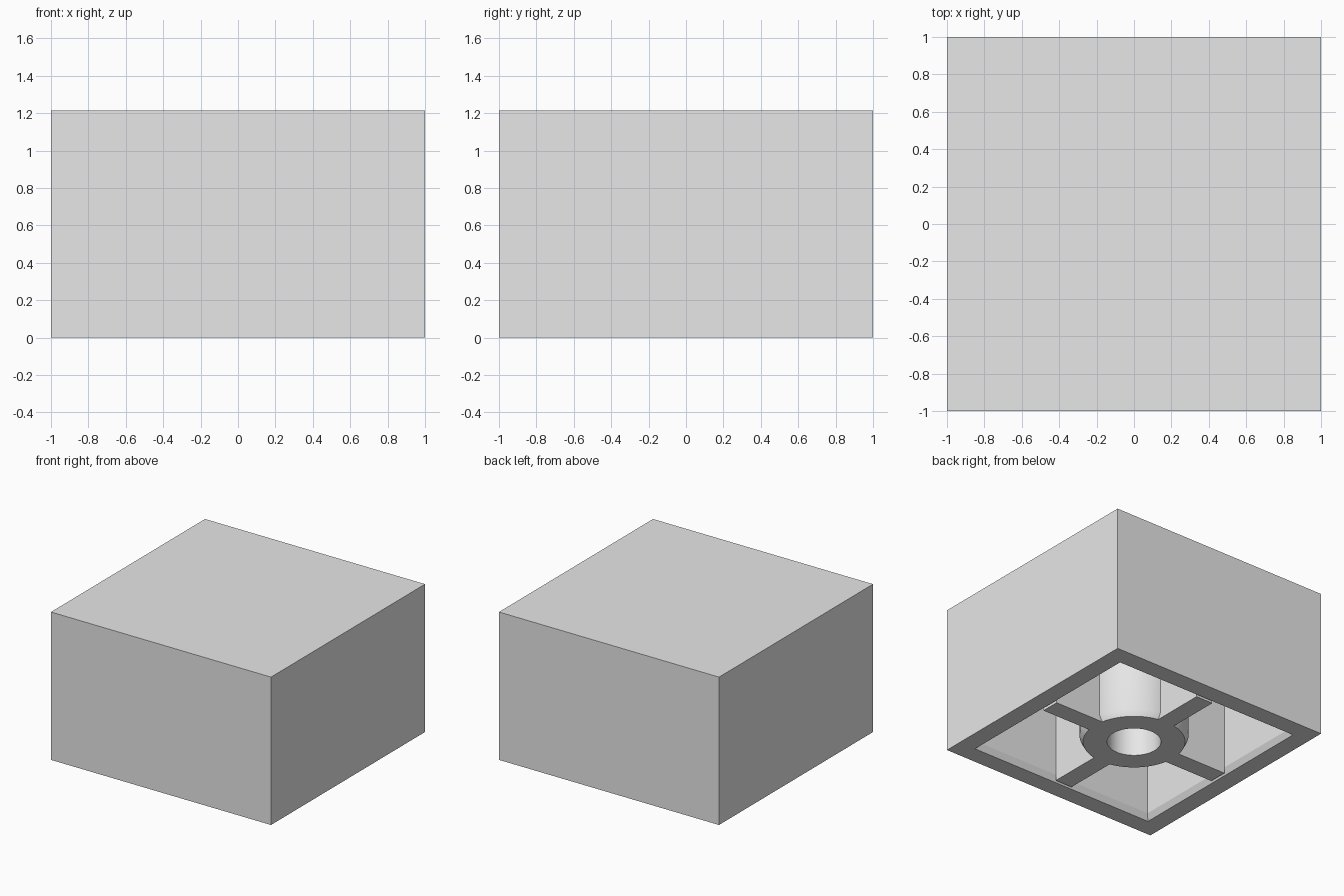
import bpy, bmesh, math
from mathutils import Matrix

if "Cube" in bpy.data.objects:
    bpy.data.objects.remove(bpy.data.objects["Cube"], do_unlink=True)

HEIGHT = 1.215
CEILING = 1.07          # depth of the hollow underside
WALL_IN = 0.825         # half width of the hollow
CHAMFER = 0.025
TUBE_OUT, TUBE_IN = 0.41, 0.203
RIB_HALF = 0.077

grey = bpy.data.materials.new("light grey")
grey.use_nodes = True
grey.diffuse_color = (0.8, 0.8, 0.8, 1)
grey.node_tree.nodes["Principled BSDF"].inputs["Base Color"].default_value = (0.8, 0.8, 0.8, 1)


def finish(name, bm, smooth=False):
    bmesh.ops.recalc_face_normals(bm, faces=bm.faces)
    mesh = bpy.data.meshes.new(name)
    bm.to_mesh(mesh)
    bm.free()
    mesh.materials.append(grey)
    obj = bpy.data.objects.new(name, mesh)
    bpy.context.collection.objects.link(obj)
    if smooth:
        bpy.ops.object.select_all(action='DESELECT')
        obj.select_set(True)
        bpy.context.view_layer.objects.active = obj
        bpy.ops.object.shade_smooth_by_angle(angle=math.radians(30))
    return obj


def stack(profile, sides, turn=0.0, cap_first=False, cap_last=False):
    """Sweep a (radius, z) profile around the z axis."""
    bm = bmesh.new()
    rings = []
    for r, z in profile:
        angles = [turn + 2 * math.pi * i / sides for i in range(sides)]
        rings.append([bm.verts.new((r * math.cos(a), r * math.sin(a), z)) for a in angles])
    for low, high in zip(rings, rings[1:]):
        for i in range(sides):
            j = (i + 1) % sides
            bm.faces.new((low[i], low[j], high[j], high[i]))
    if cap_first:
        bm.faces.new(rings[0])
    if cap_last:
        bm.faces.new(rings[-1])
    return bm


# Square shell: top, outer walls, bottom rim, chamfered opening, hollow, ceiling
half_widths = [(1, HEIGHT), (1, 0), (WALL_IN + CHAMFER, 0),
               (WALL_IN, 2 * CHAMFER), (WALL_IN, CEILING)]
shell = stack([(w * math.sqrt(2), z) for w, z in half_widths], 4, math.pi / 4, True, True)
finish("shell", shell)

# Central tube with a chamfered lower lip
tube = stack([(TUBE_OUT, CEILING), (TUBE_OUT, 2 * CHAMFER), (TUBE_OUT - CHAMFER, 0),
              (TUBE_IN, 0), (TUBE_IN, CEILING)], 64)
finish("center_tube", tube, smooth=True)

# Four ribs joining the tube to the walls
start = math.sqrt((TUBE_OUT - CHAMFER) ** 2 - RIB_HALF ** 2)
for k, side in enumerate(("left", "back", "right", "front")):
    rib = bmesh.new()
    bmesh.ops.create_cube(rib, size=1)
    bmesh.ops.scale(rib, vec=(WALL_IN - start, 2 * RIB_HALF, CEILING), verts=rib.verts)
    bmesh.ops.translate(rib, vec=((WALL_IN + start) / 2, 0, CEILING / 2), verts=rib.verts)
    bmesh.ops.rotate(rib, cent=(0, 0, 0), matrix=Matrix.Rotation(k * math.pi / 2, 3, 'Z'),
                     verts=rib.verts)
    finish(side + "_rib", rib)
